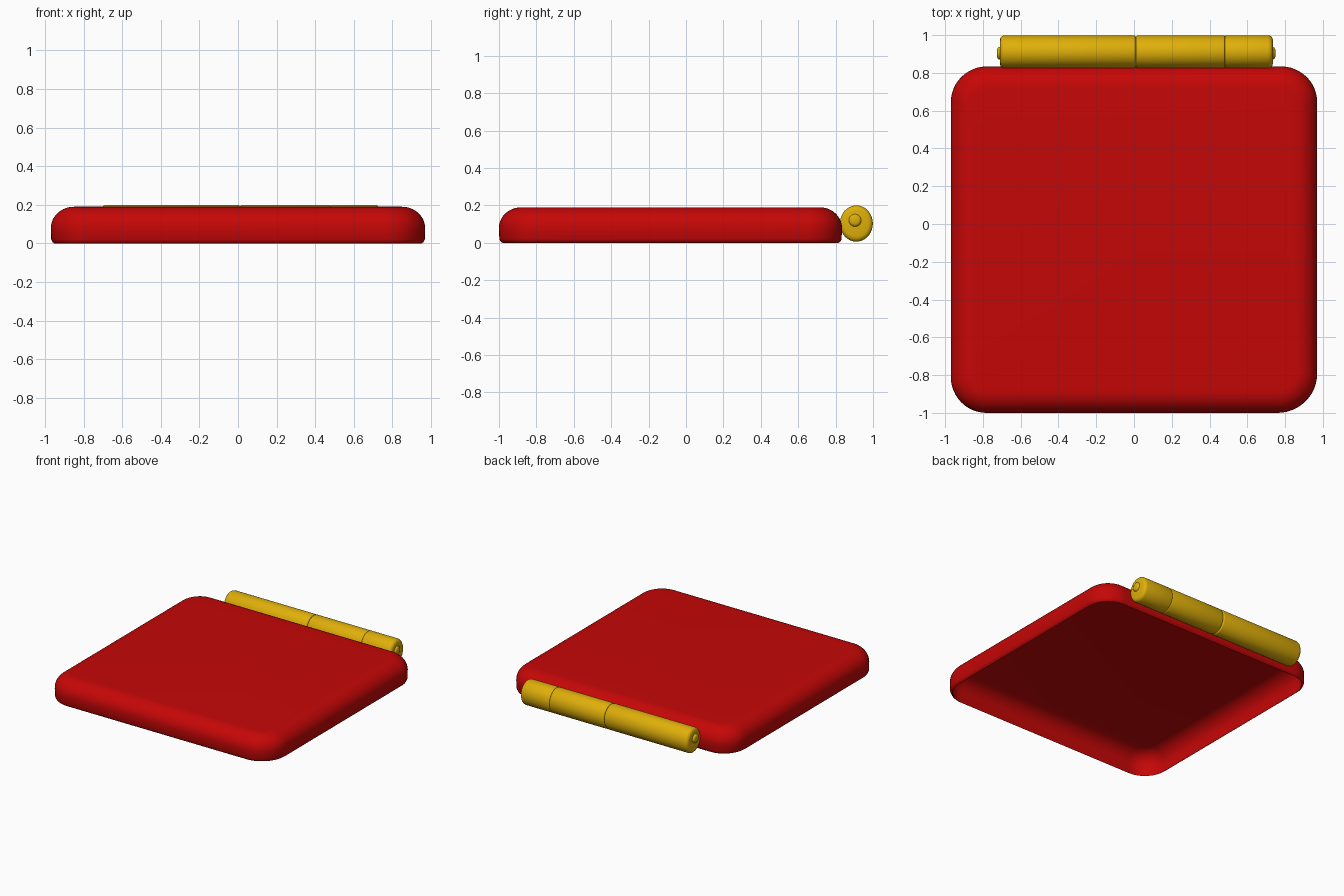
import bpy, bmesh, math
from mathutils import Vector

cube = bpy.data.objects.get("Cube")
if cube:
    bpy.data.objects.remove(cube, do_unlink=True)


def make_material(name, color):
    mat = bpy.data.materials.new(name)
    mat.use_nodes = True
    mat.diffuse_color = color
    mat.node_tree.nodes["Principled BSDF"].inputs["Base Color"].default_value = color
    return mat


red = make_material("red", (0.56, 0.002, 0.002, 1))
gold = make_material("gold", (0.74, 0.43, 0.003, 1))


def loft(name, rings, mat, angle=50):
    """Skin a list of equal-length rings and cap both ends."""
    bm = bmesh.new()
    rows = [[bm.verts.new(p) for p in ring] for ring in rings]
    n = len(rows[0])
    for a, b in zip(rows, rows[1:]):
        for i in range(n):
            j = (i + 1) % n
            bm.faces.new((a[i], a[j], b[j], b[i]))
    bm.faces.new(rows[0][::-1])
    bm.faces.new(rows[-1])
    bmesh.ops.recalc_face_normals(bm, faces=bm.faces)
    mesh = bpy.data.meshes.new(name)
    bm.to_mesh(mesh)
    bm.free()
    obj = bpy.data.objects.new(name, mesh)
    bpy.context.collection.objects.link(obj)
    mesh.materials.append(mat)
    bpy.ops.object.select_all(action='DESELECT')
    obj.select_set(True)
    bpy.context.view_layer.objects.active = obj
    bpy.ops.object.shade_smooth_by_angle(angle=math.radians(angle))


# Corner signs and radius, counter-clockwise from the back left
CORNERS = ((1, 1, 0.19), (-1, 1, 0.19), (-1, -1, 0.19), (1, -1, 0.21))


def rounded_ring(inset, z, steps=12):
    """Rounded rectangle outline of the lid, moved inward by inset."""
    hx, hy, cy = 0.97 - inset, 0.917 - inset, -0.083
    pts = []
    for k, (sx, sy, radius) in enumerate(CORNERS):
        r = radius - inset
        for s in range(steps + 1):
            a = math.pi / 2 * (k + s / steps)
            pts.append(Vector((sx * (hx - r) + r * math.cos(a),
                               cy + sy * (hy - r) + r * math.sin(a), z)))
    return pts


def fillet(start, top, width, height, steps=10):
    """Quarter-ellipse profile from a vertical wall to a flat top."""
    return [(start + width * (1 - math.cos(t)), top - height * (1 - math.sin(t)))
            for t in (math.pi / 2 * i / steps for i in range(steps + 1))]


# Thin hollow lid: ceiling, inner wall, rounded rim, outer wall, top
inner = fillet(0.012, 0.18, 0.115, 0.11)[::-1]
rim = [(0.013, 0.025), (0.021, 0.006), (0.018, 0.0), (0.008, 0.007), (0.002, 0.02)]
outer = fillet(0.0, 0.19, 0.12, 0.11)
loft("lid", [rounded_ring(i, z) for i, z in inner + rim + outer], red)


# Hinge parts are turned along x with a slightly oval section
def turned(name, profile, cy, cz, oval=1.0, sides=40):
    rings = [[Vector((x, cy + r * math.cos(a), cz + r * oval * math.sin(a)))
              for a in (math.tau * i / sides for i in range(sides))]
             for x, r in profile]
    loft(name, rings, gold)


def knuckle(name, x0, x1, e0, e1, r=0.088):
    """One barrel of the hinge, its ends rounded by e0 and e1."""
    bends = [math.radians(t) for t in (0, 30, 60, 90)]
    prof = [(x0 + e0 * (1 - math.cos(a)), r - e0 * (1 - math.sin(a))) for a in bends]
    prof += [(x1 - e1 * (1 - math.cos(a)), r - e1 * (1 - math.sin(a)))
             for a in reversed(bends)]
    turned(name, prof, 0.911, 0.103, 1.1)


knuckle("hinge_knuckle_right", -0.71, 0.01, 0.025, 0.012)
knuckle("hinge_knuckle_left", 0.01, 0.48, 0.012, 0.006)
knuckle("hinge_knuckle_left_end", 0.48, 0.735, 0.006, 0.025)

# Small rounded pin head at each end
for name, x, side in (("pin_head_right", -0.71, -1), ("pin_head_left", 0.732, 1)):
    turned(name, [(x, 0.034), (x + side * 0.01, 0.031), (x + side * 0.016, 0.02)],
           0.904, 0.12)
